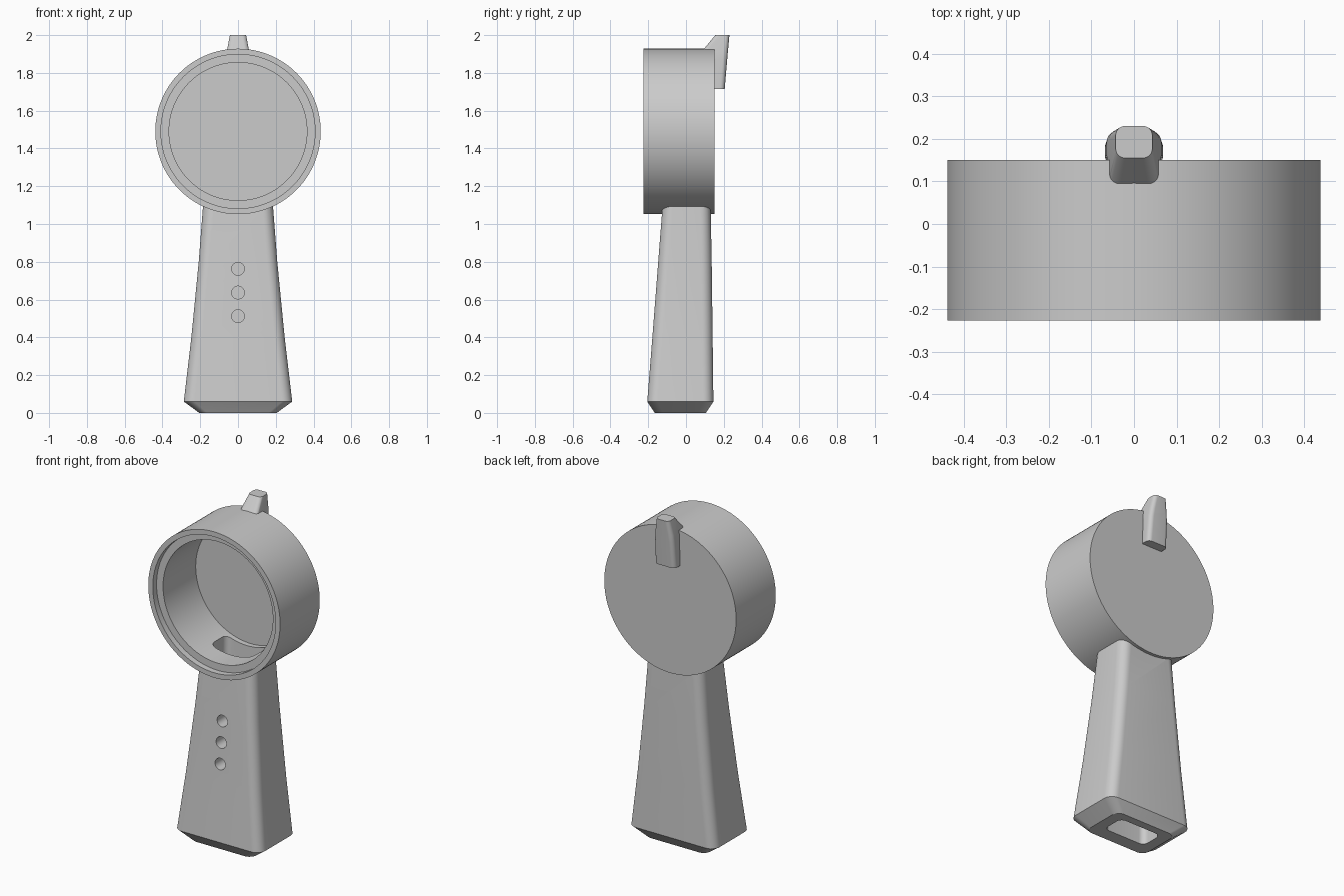
import bpy, bmesh, math
from mathutils import Vector

cube = bpy.data.objects.get("Cube")
if cube:
    bpy.data.objects.remove(cube, do_unlink=True)

grey = bpy.data.materials.new("plain_grey")
grey.use_nodes = True
COLOUR = (0.6, 0.6, 0.6, 1)
grey.diffuse_color = COLOUR
grey.node_tree.nodes["Principled BSDF"].inputs["Base Color"].default_value = COLOUR


def skin(name, rings):
    """Skin a stack of equal-length rings and cap both ends."""
    bm = bmesh.new()
    loops = [[bm.verts.new(p) for p in ring] for ring in rings]
    n = len(loops[0])
    for a, b in zip(loops, loops[1:]):
        for i in range(n):
            j = (i + 1) % n
            bm.faces.new((a[i], a[j], b[j], b[i]))
    bm.faces.new(loops[0][::-1])
    bm.faces.new(loops[-1])
    bmesh.ops.recalc_face_normals(bm, faces=bm.faces)
    mesh = bpy.data.meshes.new(name)
    bm.to_mesh(mesh)
    bm.free()
    mesh.materials.append(grey)
    obj = bpy.data.objects.new(name, mesh)
    bpy.context.collection.objects.link(obj)
    return obj


def rounded(z, half_x, y0, y1, r, steps=8):
    """Horizontal rounded rectangle."""
    corners = ((half_x - r, y1 - r), (r - half_x, y1 - r),
               (r - half_x, y0 + r), (half_x - r, y0 + r))
    pts = []
    for k, (cx, cy) in enumerate(corners):
        for i in range(steps + 1):
            a = math.pi / 2 * (k + i / steps)
            pts.append(Vector((cx + r * math.cos(a), cy + r * math.sin(a), z)))
    return pts


def disc(y, r, z, n):
    """Circle facing the front."""
    return [Vector((r * math.cos(t), y, z + r * math.sin(t)))
            for t in (math.tau * i / n for i in range(n))]


def boolean(obj, tool, operation):
    mod = obj.modifiers.new(operation.title(), 'BOOLEAN')
    mod.operation, mod.solver, mod.object = operation, 'EXACT', tool
    bpy.context.view_layer.objects.active = obj
    bpy.ops.object.modifier_apply(modifier=mod.name)
    bpy.data.objects.remove(tool, do_unlink=True)


def smooth(obj):
    bpy.ops.object.select_all(action='DESELECT')
    obj.select_set(True)
    bpy.context.view_layer.objects.active = obj
    bpy.ops.object.shade_smooth_by_angle(angle=math.radians(25))


# Round housing: outer wall, lip, stepped seat, deep bore and back wall
HUB = 1.49
profile = ((0.15, 0.438), (-0.226, 0.438), (-0.226, 0.408),
           (-0.19, 0.408), (-0.19, 0.365), (0.12, 0.365))
body = skin("handle_and_housing", [disc(y, r, HUB, 128) for y, r in profile])

# Tapered handle with chamfered foot
handle = skin("handle", [
    rounded(0, 0.205, -0.165, 0.105, 0.045),
    rounded(0.06, 0.287, -0.205, 0.145, 0.055),
    rounded(0.4, 0.247, -0.178, 0.141, 0.055),
    rounded(0.8, 0.208, -0.147, 0.136, 0.055),
    rounded(1.11, 0.184, -0.123, 0.13, 0.055)])
boolean(body, handle, 'UNION')

# Cable channel from the foot up into the housing
boolean(body, skin("channel", [
    rounded(-0.05, 0.14, -0.085, 0.055, 0.035),
    rounded(1.22, 0.14, -0.06, 0.09, 0.035)]), 'DIFFERENCE')

# Three button holes through the front wall
for z in (0.512, 0.637, 0.763):
    boolean(body, skin("button_hole", [disc(y, 0.034, z, 32) for y in (-0.3, -0.03)]),
            'DIFFERENCE')
smooth(body)

# Hanging hook on the upper back
hook = skin("hook", [
    rounded(1.715, 0.068, 0.135, 0.205, 0.025),
    rounded(1.87, 0.064, 0.135, 0.218, 0.025),
    rounded(1.915, 0.059, 0.085, 0.222, 0.025),
    rounded(2.0, 0.043, 0.155, 0.23, 0.022)])
smooth(hook)
